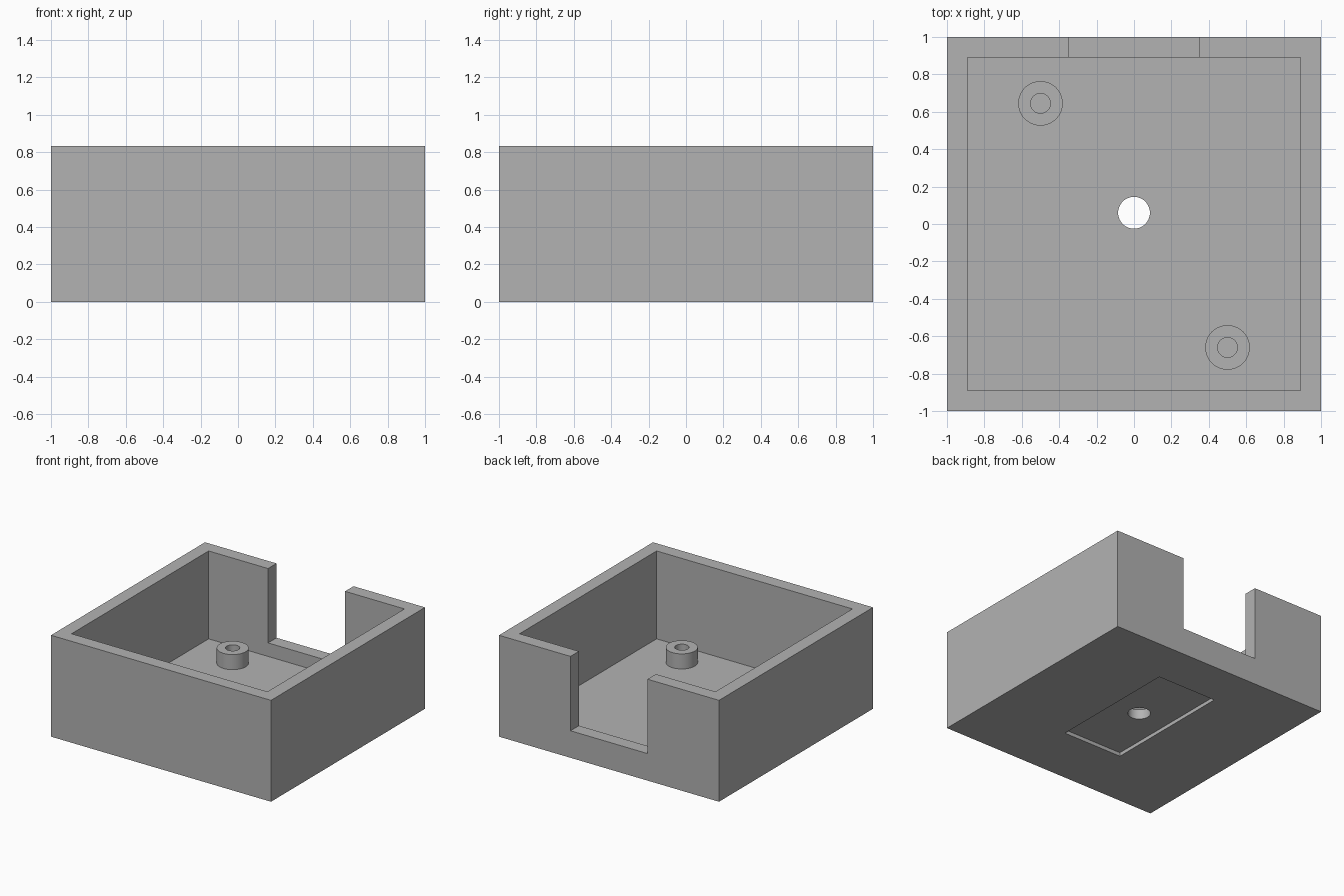
import bpy, bmesh, math

cube = bpy.data.objects.get("Cube")
if cube:
    bpy.data.objects.remove(cube, do_unlink=True)

WALL, HEIGHT, FLOOR, SILL = 0.11, 0.833, 0.111, 0.222
BOSS_TOP, BOSS_R, BORE_R = 0.235, 0.119, 0.053

grey = bpy.data.materials.new("plain grey")
grey.use_nodes = True
colour = (0.448, 0.448, 0.448, 1)
grey.diffuse_color = colour
grey.node_tree.nodes["Principled BSDF"].inputs["Base Color"].default_value = colour


def box(name, x0, x1, y0, y1, z0, z1):
    bpy.ops.mesh.primitive_cube_add(
        size=1, location=((x0 + x1) / 2, (y0 + y1) / 2, (z0 + z1) / 2))
    ob = bpy.context.object
    ob.name = name
    ob.scale = (x1 - x0, y1 - y0, z1 - z0)
    bpy.ops.object.transform_apply(location=True, rotation=False, scale=True)
    ob.data.materials.append(grey)
    return ob


def cut(target, cutter):
    mod = target.modifiers.new("cut", "BOOLEAN")
    mod.operation = "DIFFERENCE"
    mod.solver = "EXACT"
    mod.object = cutter
    bpy.context.view_layer.objects.active = target
    bpy.ops.object.modifier_apply(modifier=mod.name)
    bpy.data.objects.remove(cutter, do_unlink=True)


def smooth(ob):
    bpy.ops.object.select_all(action="DESELECT")
    ob.select_set(True)
    bpy.context.view_layer.objects.active = ob
    bpy.ops.object.shade_smooth_by_angle(angle=math.radians(30))


# Open case: cavity, notch in the back wall, recess under the floor
case = box("case", -1, 1, -1, 1, 0, HEIGHT)
inner = 1 - WALL
cut(case, box("cavity_cutter", -inner, inner, -inner, inner, FLOOR, 1))
cut(case, box("notch_cutter", -0.35, 0.35, 0.8, 1.2, SILL, 1))
cut(case, box("recess_cutter", -0.27, 0.27, -0.487, 0.618, -0.1, 0.03))

# Round hole through the floor
bpy.ops.mesh.primitive_cylinder_add(vertices=64, radius=0.085, depth=1,
                                    location=(0, 0.06, 0))
cut(case, bpy.context.object)
smooth(case)


# Hollow screw posts standing on the floor
def screw_post(name, x, y):
    bm = bmesh.new()
    profile = [(BOSS_R, 0), (BOSS_R, BOSS_TOP - FLOOR),
               (BORE_R, BOSS_TOP - FLOOR), (BORE_R, 0)]
    verts = [bm.verts.new((r, 0, z)) for r, z in profile]
    edges = [bm.edges.new(pair) for pair in zip(verts, verts[1:])]
    bmesh.ops.spin(bm, geom=verts + edges, axis=(0, 0, 1), cent=(0, 0, 0),
                   angle=math.tau, steps=64)
    bmesh.ops.remove_doubles(bm, verts=bm.verts, dist=1e-4)
    bmesh.ops.recalc_face_normals(bm, faces=bm.faces)
    # Keep the flat rim facing up
    if any(f.normal.z < -0.5 for f in bm.faces):
        bmesh.ops.reverse_faces(bm, faces=bm.faces)
    mesh = bpy.data.meshes.new(name)
    bm.to_mesh(mesh)
    bm.free()
    mesh.materials.append(grey)
    post = bpy.data.objects.new(name, mesh)
    post.location = (x, y, FLOOR)
    bpy.context.collection.objects.link(post)
    smooth(post)


screw_post("back_screw_post", -0.5, 0.645)
screw_post("front_screw_post", 0.5, -0.66)
